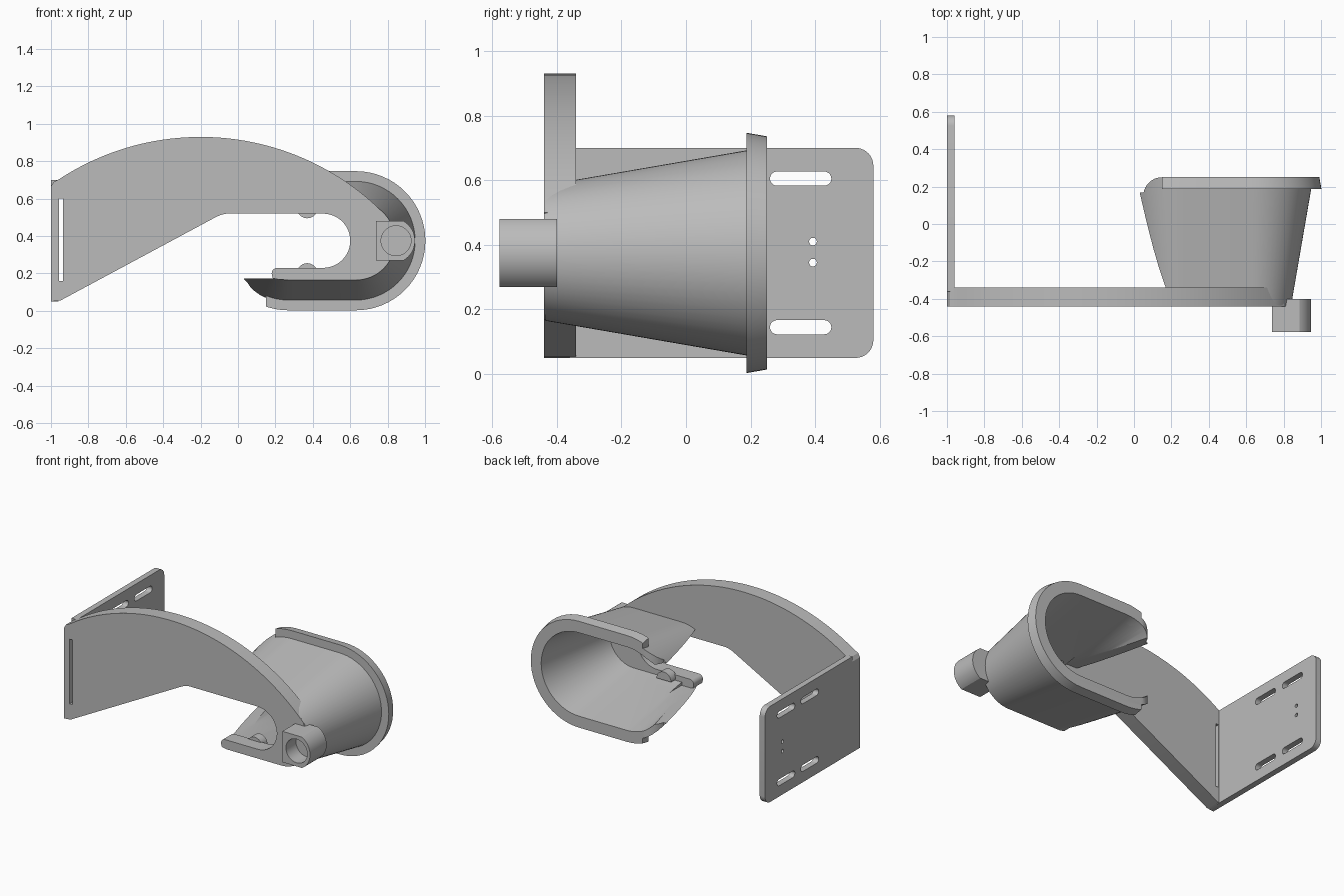
import bpy, bmesh
from math import cos, sin, radians

cube = bpy.data.objects.get("Cube")
if cube:
    bpy.data.objects.remove(cube, do_unlink=True)

grey = bpy.data.materials.new("plain grey")
grey.use_nodes = True
COLOUR = (0.5, 0.5, 0.5, 1)
grey.diffuse_color = COLOUR
grey.node_tree.nodes["Principled BSDF"].inputs["Base Color"].default_value = COLOUR

MID = 0.375            # height of the cup axis
LEFT, RIGHT = 0.27, 0.63   # arc centres of the cup section


def arc(cx, cy, r, a0, a1, n=16):
    steps = [radians(a0 + (a1 - a0) * i / n) for i in range(n + 1)]
    return [(cx + r * cos(a), cy + r * sin(a)) for a in steps]


def stadium(r, x0=LEFT, x1=RIGHT, z=MID, n=32):
    return arc(x1, z, r, -90, 90, n) + arc(x0, z, r, 90, 270, n)


def box(u0, u1, v0, v1):
    return [(u0, v0), (u1, v0), (u1, v1), (u0, v1)]


def place(u, v, w, axis):
    return {"x": (w, u, v), "y": (u, w, v), "z": (u, v, w)}[axis]


def loft(name, sections, axis="y"):
    """Solid through (position, profile) sections along an axis."""
    bm = bmesh.new()
    rings = [[bm.verts.new(place(u, v, w, axis)) for u, v in pts] for w, pts in sections]
    n = len(rings[0])
    for a, b in zip(rings, rings[1:]):
        for i in range(n):
            j = (i + 1) % n
            bm.faces.new((a[i], a[j], b[j], b[i]))
    bm.faces.new(rings[0])
    bm.faces.new(rings[-1])
    bmesh.ops.recalc_face_normals(bm, faces=bm.faces)
    mesh = bpy.data.meshes.new(name)
    bm.to_mesh(mesh)
    bm.free()
    mesh.materials.append(grey)
    ob = bpy.data.objects.new(name, mesh)
    bpy.context.collection.objects.link(ob)
    return ob


def prism(name, pts, lo, hi, axis="y"):
    return loft(name, [(lo, pts), (hi, pts)], axis)


def activate(ob):
    bpy.ops.object.select_all(action="DESELECT")
    ob.select_set(True)
    bpy.context.view_layer.objects.active = ob


def cut(ob, cutters):
    activate(ob)
    for c in cutters:
        c.hide_render = True
        mod = ob.modifiers.new("cut", "BOOLEAN")
        mod.operation = "DIFFERENCE"
        mod.solver = "EXACT"
        mod.object = c
        bpy.ops.object.modifier_apply(modifier=mod.name)


def smooth(ob):
    activate(ob)
    bpy.ops.object.shade_smooth_by_angle(angle=radians(30))


def cup_radius(y):
    return 0.317 + (y - 0.185) * 0.1725


# Arched arm with a hooked throat
outline = [(-1, 0.05), (-0.95, 0.055), (-0.11, 0.506), (-0.085, 0.515), (-0.06, 0.52)]
outline += arc(0.455, MID, 0.145, 90, -90, 24)
outline += arc(0.21, 0.2, 0.03, 90, 180, 6)
outline += [(0.185, 0.175), (0.22, 0.167)]
outline += arc(RIGHT, MID, 0.208, -90, 36, 24)
outline += arc(-0.2, -0.45, 1.38, 43.5, 123.4, 48)
outline += [(-0.985, 0.69), (-1, 0.665)]
arm = prism("arm", outline, -0.44, -0.34)
arm_slot = prism("arm_slot_cutter", box(-0.958, -0.935, 0.16, 0.6), -0.6, -0.2)
cut(arm, [arm_slot])

# Tapered cup, open toward the mounting plate
cup = loft("cup", [(y, stadium(cup_radius(y))) for y in (-0.435, 0.25)])
hollow = loft("hollow_cutter", [(y, stadium(cup_radius(y) - 0.045)) for y in (-0.34, 0.3)])
throat = prism("throat_cutter", stadium(0.145, -0.3, 0.455), -0.6, -0.3)
gap = prism("gap_cutter", box(-0.3, LEFT, 0.172, 0.578), -0.6, 0.4)
corner = prism("corner_cutter", [(-0.2, 0.17), (-0.2, 0.3), (0.15, 0.3)]
               + arc(0.15, 0.15, 0.1, 90, 170, 10), -0.3, 1, "z")
cut(cup, [hollow, throat, gap, corner])

# Rim around the wide end
rim = loft("rim", [(0.187, stadium(0.372)), (0.25, stadium(0.361))])
rim_end = prism("rim_end_cutter", box(-0.5, 0.15, -0.3, 1), 0.1, 0.4)
cut(rim, [hollow, rim_end])

# Small snap bumps on both jaws of the throat
bumps = []
for label, z, a0, a1 in (("lower", 0.2, 0, 180), ("upper", 0.55, 180, 360)):
    bumps.append(prism(label + "_bump", arc(0.37, z, 0.055, a0, a1), -0.35, -0.29))

# Socket on the front of the cup
socket = prism("socket", [(0.738, 0.48), (0.738, 0.27)]
               + arc(0.825, MID, 0.121, -60, 60, 24), -0.578, -0.4)
bore = prism("bore_cutter", arc(0.845, MID, 0.08, 0, 354, 59), -0.7, -0.47)
cut(socket, [bore])

# Mounting plate with slots and pin holes
plate = prism("mounting_plate", [(-0.36, 0.7), (-0.36, 0.05)]
              + arc(0.525, 0.105, 0.055, -90, 0, 10)
              + arc(0.525, 0.645, 0.055, 0, 90, 10), -1, -0.96, "x")
holes = []
for z in (0.145, 0.605):
    for y in (0.1, 0.355):
        holes.append(prism("slot_cutter", stadium(0.022, y - 0.073, y + 0.073, z, 10),
                           -1.1, -0.9, "x"))
for z in (0.345, 0.41):
    holes.append(prism("pin_cutter", arc(0.393, z, 0.012, 0, 345, 23), -1.1, -0.9, "x"))
cut(plate, holes)

for cutter in [arm_slot, hollow, throat, gap, corner, rim_end, bore] + holes:
    bpy.data.objects.remove(cutter, do_unlink=True)
for part in [arm, cup, rim, socket, plate] + bumps:
    smooth(part)
